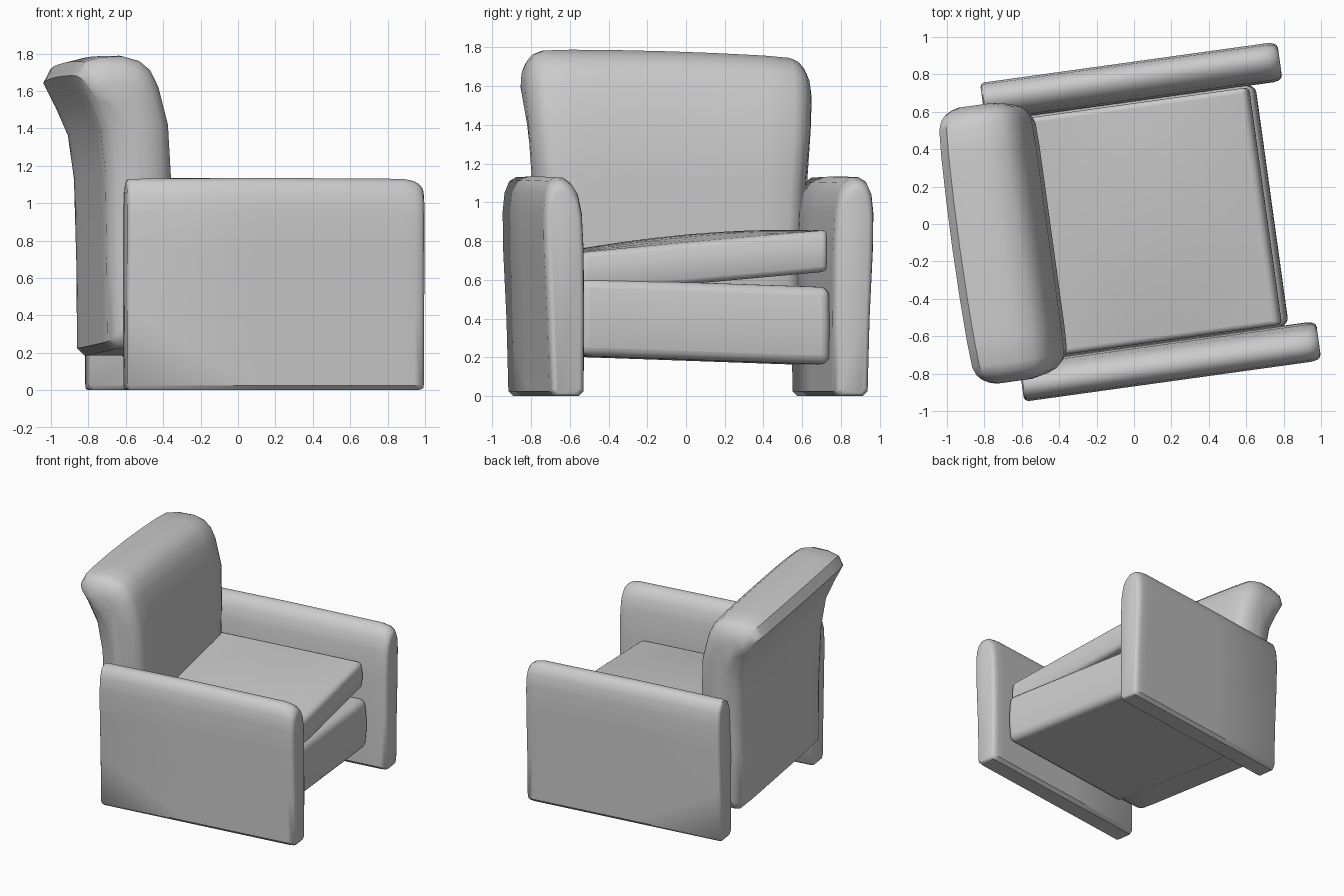
import bpy, bmesh, math
from mathutils import Vector

if "Cube" in bpy.data.objects:
    bpy.data.objects.remove(bpy.data.objects["Cube"])

TURN = math.radians(7.9)   # the chair faces +x, turned slightly


def finish(bm, name, bevel=0.0):
    bmesh.ops.recalc_face_normals(bm, faces=bm.faces[:])
    me = bpy.data.meshes.new(name)
    bm.to_mesh(me)
    bm.free()
    ob = bpy.data.objects.new(name, me)
    bpy.context.collection.objects.link(ob)
    ob.rotation_euler.z = TURN
    if bevel:
        m = ob.modifiers.new("bevel", 'BEVEL')
        m.width, m.segments, m.limit_method = bevel, 5, 'ANGLE'
        m.angle_limit = math.radians(50)
    bpy.ops.object.select_all(action='DESELECT')
    ob.select_set(True)
    bpy.context.view_layer.objects.active = ob
    bpy.ops.object.shade_smooth_by_angle(angle=math.radians(40))
    return ob


def loft(name, rings):
    bm = bmesh.new()
    vr = [[bm.verts.new(p) for p in ring] for ring in rings]
    n = len(vr[0])
    for a, b in zip(vr, vr[1:]):
        for i in range(n):
            bm.faces.new((a[i], a[(i + 1) % n], b[(i + 1) % n], b[i]))
    bm.faces.new(vr[0])
    bm.faces.new(vr[-1])
    return finish(bm, name)


def cushion(name, u0, u1, half, z0, z1, slope, crown, bulge, bevel):
    bm = bmesh.new()
    bmesh.ops.create_cube(bm, size=2)
    bmesh.ops.subdivide_edges(bm, edges=bm.edges[:], cuts=7, use_grid_fill=True)
    for v in bm.verts:
        x, y, z = v.co
        u = (u0 + u1) / 2 + x * (u1 - u0) / 2
        if x > 0.99:
            u += bulge * (1 - z * z)
        h = (z0 + z1) / 2 + z * (z1 - z0) / 2 + slope * y * half
        if z > 0.99:
            h += crown * (1 - x * x) * (1 - y * y)
        v.co = (u, y * half, h)
    return finish(bm, name, bevel)


# Arms: rounded slab leaning outward at the top, (v, z) outline
arm = [(0.675, 0), (0.65, 0.025), (0.648, 0.4), (0.65, 0.75), (0.66, 0.95),
       (0.68, 1.05), (0.71, 1.10), (0.75, 1.128), (0.79, 1.13), (0.825, 1.11),
       (0.85, 1.05), (0.86, 0.95), (0.857, 0.75), (0.84, 0.4), (0.83, 0.025), (0.805, 0)]
arm_rings = [(-0.712, 0.02, 0.02), (-0.705, 0.007, 0.005), (-0.69, 0, 0), (0.0, 0, -0.005),
             (0.78, 0, 0), (0.84, 0, 0.012), (0.87, 0.005, 0.03), (0.886, 0.015, 0.05),
             (0.892, 0.03, 0.065)]
for side, name in ((1, "left_arm"), (-1, "right_arm")):
    rings = []
    for u, inset, drop in arm_rings:
        ring = []
        for v, z in arm:
            vv = 0.75 + (v - 0.75) * (1 - inset / 0.1)
            zz = z - drop * max(0, min(1, (z - 0.8) / 0.3)) + inset * 0.5 * (z < 0.1)
            ring.append(Vector((u, side * vv, zz)))
        rings.append(ring)
    loft(name, rings)

# Backrest: side profile (u, z) with a rear lip, lofted across the width
back = [(-0.48, 0.2), (-0.45, 0.24), (-0.443, 0.7), (-0.443, 1.13), (-0.462, 1.4),
        (-0.515, 1.6), (-0.56, 1.69), (-0.62, 1.74), (-0.71, 1.765), (-0.83, 1.762),
        (-0.92, 1.735), (-0.96, 1.66), (-0.90, 1.53), (-0.835, 1.38), (-0.805, 1.15),
        (-0.795, 0.7), (-0.79, 0.24), (-0.75, 0.2)]
back_rings = [(0.745, 0.15), (0.735, 0.10), (0.715, 0.055), (0.685, 0.022), (0.64, 0.004),
              (0.5, 0), (0.25, 0), (0, 0)]
back_rings += [(-v, d) for v, d in reversed(back_rings[:-1])]
rings = []
for v, d in back_rings:
    ring = []
    for u, z in back:
        zc = max(0.4, min(1.5, z))
        core = Vector((-0.62 - 0.13 * max(0, min(1, (zc - 1.1) / 0.4)), zc))
        p = Vector((u, z))
        p += (core - p).normalized() * d
        width = 0.92 + 0.08 * max(0, min(1, (z - 0.9) / 0.6))
        mid = 1 - (v / 0.75) ** 2
        top = max(0, min(1, (z - 1.3) / 0.4))
        bump = -0.02 * mid if u < -0.9 else 0
        vv = v * width
        ring.append(Vector((p.x + bump, vv, p.y - 0.03 * vv + 0.015 * mid * top)))
    rings.append(ring)
loft("backrest", rings)

# Seat base and loose cushion, tilted opposite ways
cushion("seat_base", -0.55, 0.725, 0.65, 0.185, 0.585, -0.035, 0, 0.02, 0.045)
cushion("seat_cushion", -0.52, 0.69, 0.64, 0.585, 0.80, 0.09, 0.035, 0.02, 0.06)
